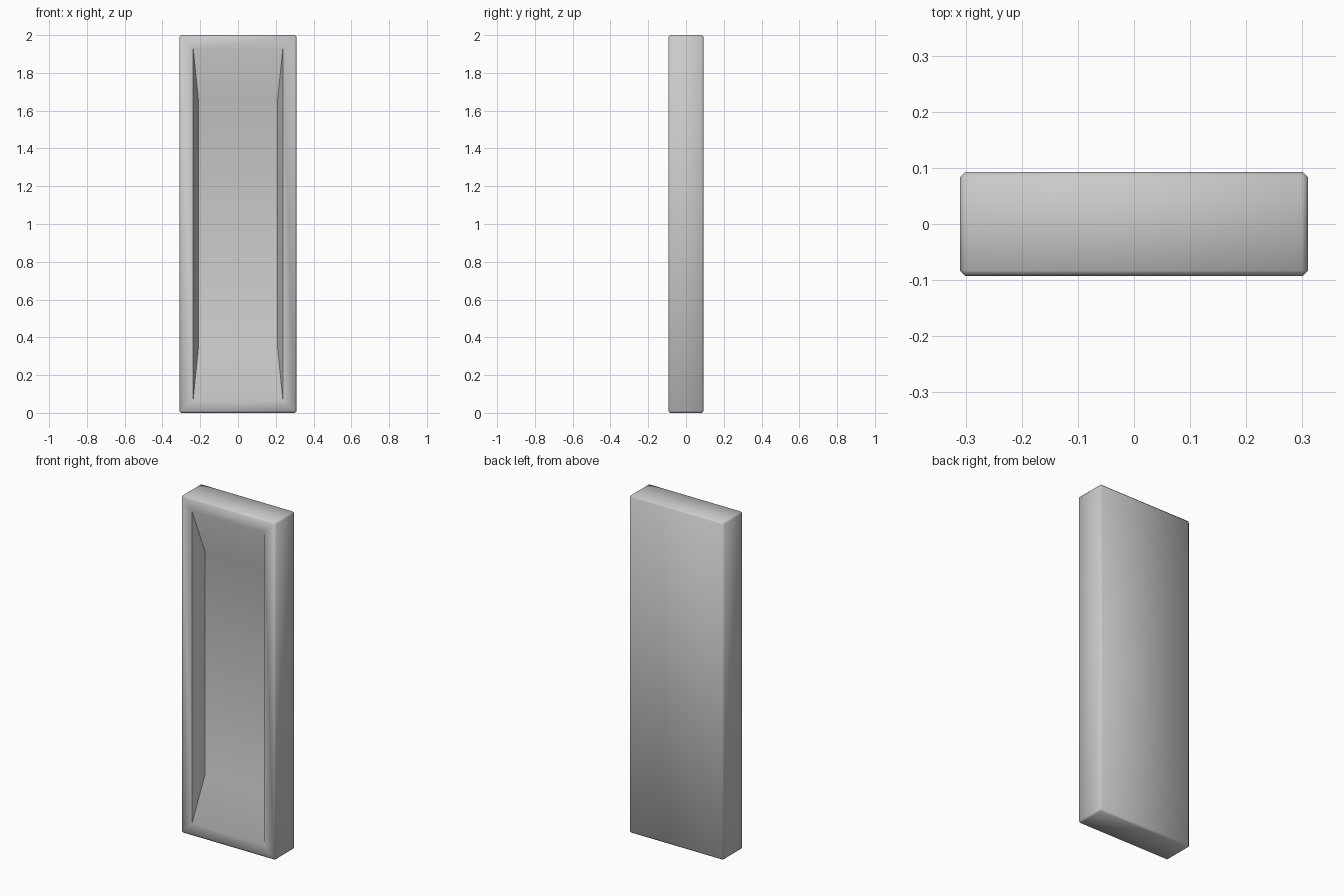
import bpy, bmesh

if "Cube" in bpy.data.objects:
    bpy.data.objects.remove(bpy.data.objects["Cube"])

W, D, H = 0.31, 0.093, 2.0
bm = bmesh.new()


def loop(half_x, y, z_edge):
    """Rectangle facing the front, inset z_edge from top and bottom."""
    return [bm.verts.new((x, y, z)) for x, z in (
        (-half_x, z_edge), (half_x, z_edge),
        (half_x, H - z_edge), (-half_x, H - z_edge))]


def bridge(a, b):
    for i in range(4):
        j = (i + 1) % 4
        bm.faces.new((a[i], a[j], b[j], b[i]))


# slab sides, front rim, sloped recess walls and recess floor
back = loop(W, D, 0)
front = loop(W, -D, 0)
opening = loop(0.237, -D, 0.073)
floor = loop(0.21, -0.008, 0.34)
loops = [back, front, opening, floor]
for a, b in zip(loops, loops[1:]):
    bridge(a, b)
bm.faces.new(back)
bm.faces.new(floor)
bmesh.ops.recalc_face_normals(bm, faces=bm.faces)

# small chamfer on the outer edges and the steep long edges of the opening
edges = [e for e in bm.edges
         if all(v in back + front for v in e.verts)]
bmesh.ops.bevel(bm, geom=edges, offset=0.01, segments=1, affect='EDGES')

mesh = bpy.data.meshes.new("recessed_panel")
bm.to_mesh(mesh)
bm.free()
panel = bpy.data.objects.new("recessed_panel", mesh)
bpy.context.collection.objects.link(panel)

# soft shading across the chamfers and the shallow end slopes
bpy.context.view_layer.objects.active = panel
panel.select_set(True)
bpy.ops.object.shade_smooth_by_angle(angle=0.85)
